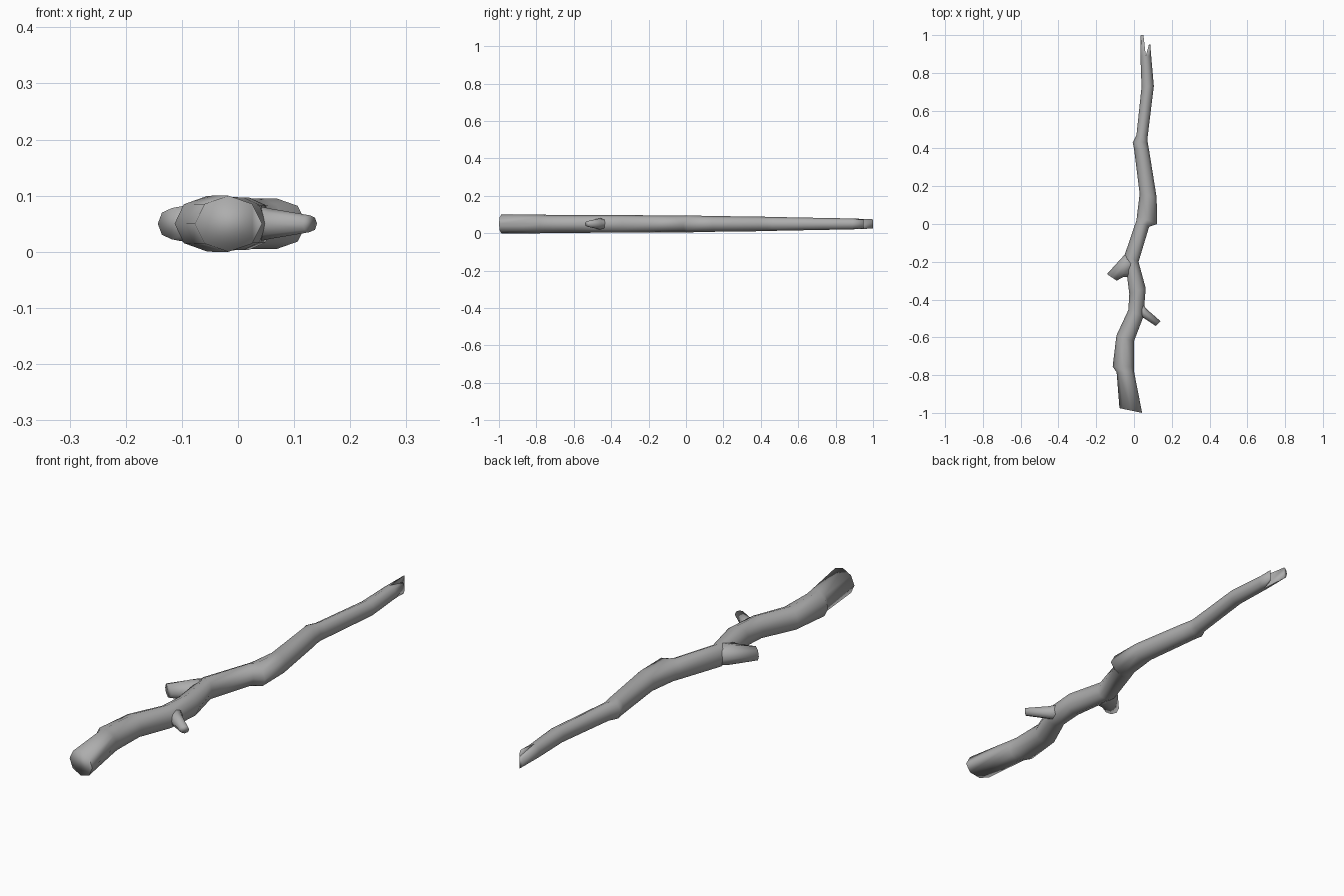
import bpy, bmesh, math
from mathutils import Vector

if "Cube" in bpy.data.objects:
    bpy.data.objects.remove(bpy.data.objects["Cube"])

SIDES = 8
MID = 0.05   # height of the stick's axis

bark = bpy.data.materials.new("grey bark")
bark.use_nodes = True
bark.diffuse_color = (0.42, 0.42, 0.42, 1)
bark.node_tree.nodes["Principled BSDF"].inputs["Base Color"].default_value = (0.42, 0.42, 0.42, 1)


def add_ring(bm, left, right, radius):
    """Ring of vertices between a left and a right outline point."""
    a, b = Vector((*left, MID)), Vector((*right, MID))
    centre, half = (a + b) / 2, (b - a) / 2
    ring = []
    for i in range(SIDES):
        t = math.tau * i / SIDES
        ring.append(bm.verts.new(centre + half * math.cos(t) + Vector((0, 0, radius * math.sin(t)))))
    return ring


def add_tube(bm, sections):
    rings = [add_ring(bm, *s) for s in sections]
    for r, s in zip(rings, rings[1:]):
        for i in range(SIDES):
            j = (i + 1) % SIDES
            bm.faces.new((r[i], r[j], s[j], s[i]))
    return rings


def add_prong(bm, half_ring, x, y, width):
    """One splinter of the broken tip, grown from half of the last ring."""
    base_x = half_ring[0].co.x
    end = []
    for v in half_ring:
        side = (v.co.x - base_x) * width
        end.append(bm.verts.new((x + side, y, MID + (v.co.z - MID) * 0.85)))
    n = len(end)
    for i in range(n):
        j = (i + 1) % n
        bm.faces.new((half_ring[i], half_ring[j], end[j], end[i]))
    bm.faces.new(end)


def finish(bm, name):
    bmesh.ops.recalc_face_normals(bm, faces=bm.faces)
    mesh = bpy.data.meshes.new(name)
    bm.to_mesh(mesh)
    bm.free()
    mesh.materials.append(bark)
    obj = bpy.data.objects.new(name, mesh)
    bpy.context.collection.objects.link(obj)
    bpy.ops.object.select_all(action='DESELECT')
    obj.select_set(True)
    bpy.context.view_layer.objects.active = obj
    bpy.ops.object.shade_smooth_by_angle(angle=math.radians(110))


# Main stick: left outline point, right outline point, half height
trunk = [
    ((-.077, -.975), (.043, -1.0), .05),
    ((-.092, -.785), (0, -.78), .05),
    ((-.113, -.755), (0, -.755), .049),
    ((-.093, -.59), (0, -.62), .048),
    ((-.03, -.455), (.05, -.49), .047),
    ((-.025, -.37), (.062, -.34), .047),
    ((-.05, -.165), (.024, -.20), .046),
    ((.013, .02), (.08, -.015), .045),
    ((.016, .045), (.122, 0), .045),
    ((.03, .16), (.12, .14), .042),
    ((0, .40), (.08, .39), .039),
    ((-.007, .43), (.072, .435), .038),
    ((.013, .47), (.072, .46), .037),
    ((.04, .725), (.105, .73), .032),
    ((.034, .89), (.091, .89), .029),
]
bm = bmesh.new()
rings = add_tube(bm, trunk)
bm.faces.new(rings[0])
last = rings[-1]
quarter = SIDES // 4
add_prong(bm, last[quarter:3 * quarter + 1], .05, 1.0, .5)
add_prong(bm, last[3 * quarter:] + last[:quarter + 1], .079, .95, .25)
finish(bm, "stick")

# Broken side twigs
twigs = {
    "right_twig": [((0, -.28), (0, -.13), .042), ((-.055, -.28), (-.052, -.165), .04),
                   ((-.092, -.30), (-.143, -.265), .028)],
    "left_twig": [((0, -.47), (.03, -.40), .036), ((.05, -.497), (.066, -.45), .027),
                  ((.115, -.54), (.141, -.515), .015)],
}
for name, sections in twigs.items():
    bm = bmesh.new()
    rings = add_tube(bm, sections)
    bm.faces.new(rings[0])
    bm.faces.new(rings[-1])
    finish(bm, name)
